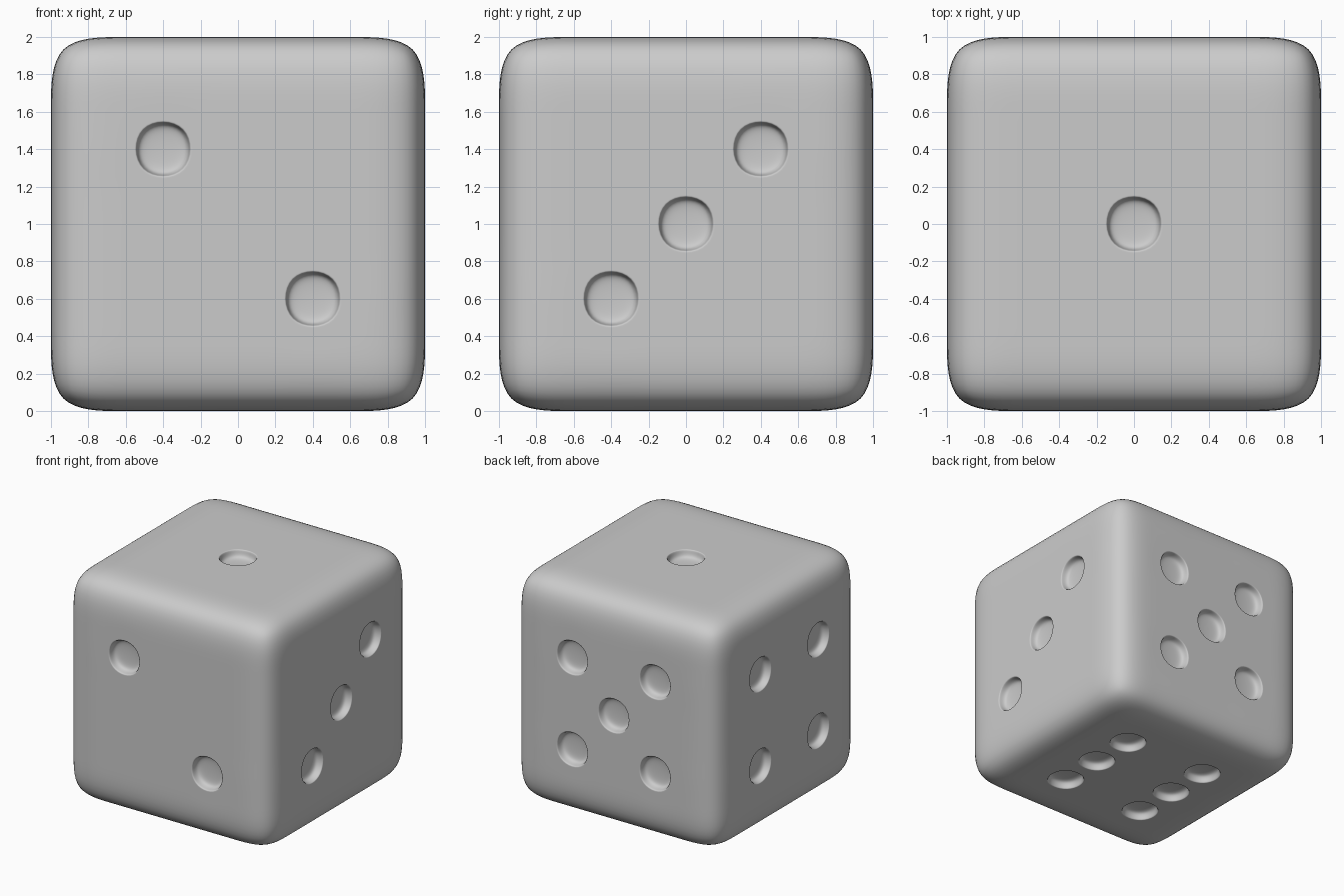
import bpy, bmesh
from mathutils import Vector

if "Cube" in bpy.data.objects:
    bpy.data.objects.remove(bpy.data.objects["Cube"])

P = 0.4  # pip spacing, equal to one cell of the 5x5 face grid

# Pip centres per side of the die
corners = [(a, b) for a in (-P, P) for b in (-P, P)]
pips = [Vector((0, 0, 1))]                                              # top: 1
pips += [Vector((-P, -1, P)), Vector((P, -1, -P))]                      # front: 2
pips += [Vector((1, t, t)) for t in (-P, 0, P)]                         # right: 3
pips += [Vector((-1, a, b)) for a, b in corners]                        # left: 4
pips += [Vector((a, 1, b)) for a, b in corners + [(0, 0)]]              # back: 5
pips += [Vector((a, b, -1)) for a in (-P, P) for b in (-P, 0, P)]       # bottom: 6

# Cube cage with a 5x5 grid on each side
bm = bmesh.new()
bmesh.ops.create_cube(bm, size=2)
bmesh.ops.subdivide_edges(bm, edges=bm.edges[:], cuts=4, use_grid_fill=True)
bm.normal_update()

# Sink a rounded dimple into each pip cell: (inset, depth) steps
cells = [f for f in bm.faces
         if any((f.calc_center_median() - p).length < 0.05 for p in pips)]
for thickness, depth in ((0.032, 0), (0.013, 0), (0.006, -0.05), (0.04, -0.023)):
    bmesh.ops.inset_individual(bm, faces=cells, thickness=thickness,
                               depth=depth, use_even_offset=True)
    bm.normal_update()

bmesh.ops.translate(bm, verts=bm.verts[:], vec=(0, 0, 1))
for f in bm.faces:
    f.smooth = True

mesh = bpy.data.meshes.new("die")
bm.to_mesh(mesh)
bm.free()
die = bpy.data.objects.new("die", mesh)
bpy.context.collection.objects.link(die)

# Subdivision rounds the die edges and the pips
sub = die.modifiers.new("rounding", 'SUBSURF')
sub.levels = sub.render_levels = 3
